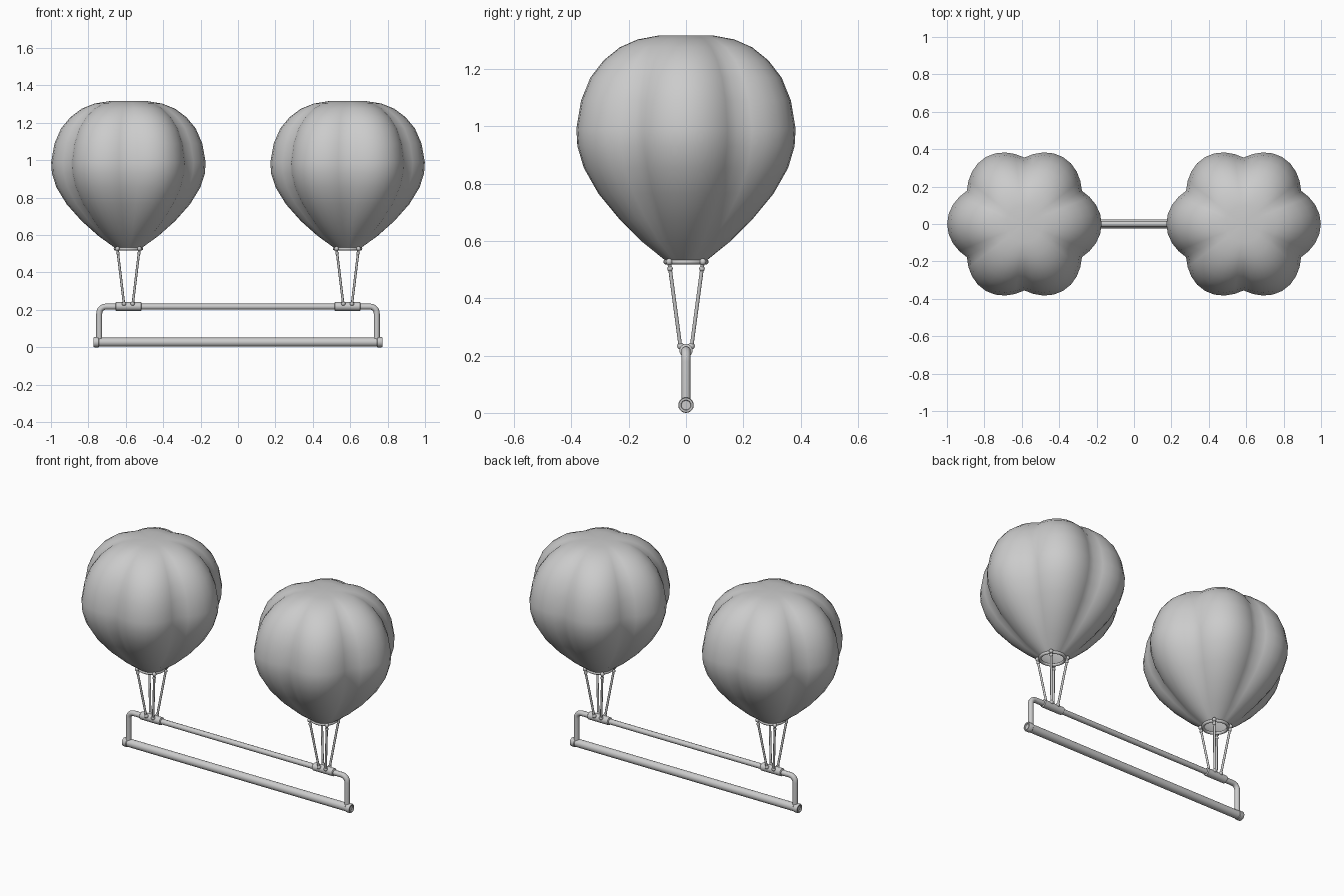
import bpy, bmesh, math
from mathutils import Vector

if "Cube" in bpy.data.objects:
    bpy.data.objects.remove(bpy.data.objects["Cube"])

CX = 0.586  # balloon centre offset


def finish(name, bm, angle=40):
    bmesh.ops.recalc_face_normals(bm, faces=bm.faces)
    me = bpy.data.meshes.new(name)
    bm.to_mesh(me)
    bm.free()
    ob = bpy.data.objects.new(name, me)
    bpy.context.collection.objects.link(ob)
    bpy.ops.object.select_all(action='DESELECT')
    ob.select_set(True)
    bpy.context.view_layer.objects.active = ob
    bpy.ops.object.shade_smooth_by_angle(angle=math.radians(angle))
    return ob


def lathe_x(name, profile, cx, z, n=20):
    """Revolve (x, radius) points around the x axis."""
    bm = bmesh.new()
    rings = [[bm.verts.new((cx + x, r * math.cos(2 * math.pi * i / n),
                            z + r * math.sin(2 * math.pi * i / n))) for i in range(n)]
             for x, r in profile]
    for a, b in zip(rings, rings[1:]):
        for i in range(n):
            j = (i + 1) % n
            bm.faces.new((a[i], a[j], b[j], b[i]))
    bm.faces.new(rings[0])
    bm.faces.new(rings[-1])
    return finish(name, bm)


def tube(name, pts, radius):
    """Round tube along a path, converted to a mesh."""
    cu = bpy.data.curves.new(name, 'CURVE')
    cu.dimensions = '3D'
    cu.bevel_depth = radius
    cu.bevel_resolution = 3
    cu.use_fill_caps = True
    sp = cu.splines.new('POLY')
    sp.points.add(len(pts) - 1)
    for p, co in zip(sp.points, pts):
        p.co = (*co, 1)
    sp.use_smooth = True
    ob = bpy.data.objects.new(name, cu)
    bpy.context.collection.objects.link(ob)
    return ob


def balloon(name, cx):
    """Six-lobed envelope, open at the mouth."""
    prof = [(0.07, 0.53), (0.16, 0.595), (0.25, 0.675), (0.33, 0.765), (0.385, 0.855),
            (0.409, 0.93), (0.413, 0.99), (0.395, 1.09), (0.36, 1.17), (0.31, 1.23),
            (0.25, 1.275), (0.18, 1.303), (0.10, 1.316)]
    n = 48
    bm = bmesh.new()
    rings = []
    for r, z in prof:
        depth = 0.14 * min(1, max(0, (r - 0.07) / 0.15))
        ring = []
        for i in range(n):
            a = 2 * math.pi * i / n
            k = 1 - depth * (1 - abs(math.cos(3 * a)))
            ring.append(bm.verts.new((cx + r * k * math.cos(a), r * k * math.sin(a), z)))
        rings.append(ring)
    for a, b in zip(rings, rings[1:]):
        for i in range(n):
            j = (i + 1) % n
            bm.faces.new((a[i], a[j], b[j], b[i]))
    top = bm.verts.new((cx, 0, 1.315))
    for i in range(n):
        bm.faces.new((rings[-1][i], rings[-1][(i + 1) % n], top))
    finish(name, bm, 80)


def knobs(name, points, radius):
    bm = bmesh.new()
    for p in points:
        res = bmesh.ops.create_uvsphere(bm, u_segments=10, v_segments=6, radius=radius)
        bmesh.ops.translate(bm, verts=res['verts'], vec=p)
    finish(name, bm, 80)


# lower bar with recessed end collars
R = 0.027
lathe_x("lower_bar", [(-0.766, 0.016), (-0.772, 0.018), (-0.772, 0.025), (-0.768, R),
                      (-0.745, R), (-0.742, 0.024), (0.742, 0.024), (0.745, R), (0.768, R),
                      (0.772, 0.025), (0.772, 0.018), (0.766, 0.016)], 0, R)

# upper handle: bent pipe with rounded corners
right = [Vector((0.742, 0, 0.03)), Vector((0.742, 0, 0.18))]
for i in range(1, 7):
    a = math.pi / 2 * i / 6
    right.append(Vector((0.707 + 0.035 * math.cos(a), 0, 0.182 + 0.035 * math.sin(a))))
left = [Vector((-p.x, p.y, p.z)) for p in reversed(right)]
tube("upper_pipe", right + left, 0.016)

for side, s in (("left", -1), ("right", 1)):
    cx = s * CX
    balloon(side + "_balloon", cx)

    # sleeve on the pipe
    lathe_x(side + "_sleeve", [(-0.07, 0.019), (-0.067, 0.023), (0.067, 0.023),
                               (0.07, 0.019)], cx, 0.218)

    # mouth ring
    bpy.ops.mesh.primitive_torus_add(location=(cx, 0, 0.527), major_radius=0.07,
                                     minor_radius=0.009, major_segments=32, minor_segments=10)
    bpy.context.object.name = side + "_mouth_ring"
    bpy.ops.object.shade_smooth()

    # four ropes with knots at both ends
    big, small = [], []
    for ix in (-1, 1):
        for iy in (-1, 1):
            a = Vector((cx + ix * 0.059, iy * 0.059, 0.527))
            b = Vector((cx + ix * 0.023, iy * 0.019, 0.228))
            tube(f"{side}_rope_{ix + iy * 2}", [a, b], 0.0065)
            big += [a, b + Vector((0, 0, 0.005))]
            small.append(a.lerp(b, 0.08))
    knobs(side + "_rope_knots", big, 0.012)
    knobs(side + "_rope_small_knots", small, 0.01)
